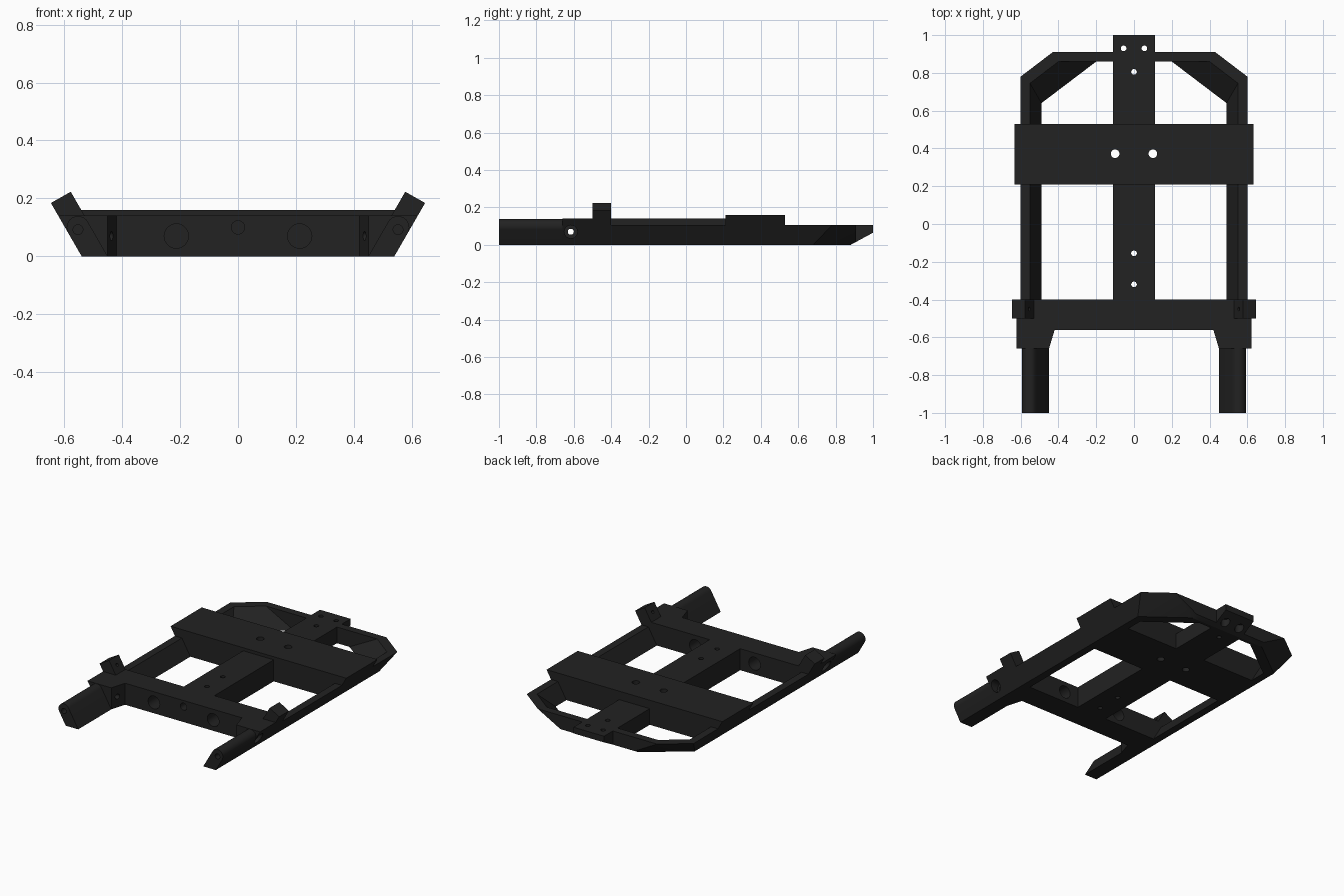
import bpy, bmesh, math
from mathutils import Vector

if "Cube" in bpy.data.objects:
    bpy.data.objects.remove(bpy.data.objects["Cube"])

S = math.tan(math.radians(30))          # outward lean of all side faces


def side(z, base=0.54):
    return base + S * z


def make(name, bm):
    bmesh.ops.recalc_face_normals(bm, faces=bm.faces[:])
    me = bpy.data.meshes.new(name)
    bm.to_mesh(me)
    bm.free()
    ob = bpy.data.objects.new(name, me)
    bpy.context.collection.objects.link(ob)
    return ob


def loft(name, loops):
    """Closed solid skinned through loops with equal point counts."""
    bm = bmesh.new()
    rings = [[bm.verts.new(p) for p in lp] for lp in loops]
    n = len(rings[0])
    for a, b in zip(rings, rings[1:]):
        for i in range(n):
            j = (i + 1) % n
            bm.faces.new((a[i], a[j], b[j], b[i]))
    bm.faces.new(rings[0])
    bm.faces.new(rings[-1])
    return make(name, bm)


def along_y(name, prof, y0, y1):
    return loft(name, [[(x, y, z) for x, z in prof] for y in (y0, y1)])


def along_x(name, prof, x0, x1):
    return loft(name, [[(x, y, z) for y, z in prof] for x in (x0, x1)])


def rod(p0, p1, r):
    """Cylinder cutter between two points."""
    p0, p1 = Vector(p0), Vector(p1)
    d = p1 - p0
    bm = bmesh.new()
    bmesh.ops.create_cone(bm, cap_ends=True, segments=24, radius1=r, radius2=r, depth=d.length)
    bmesh.ops.transform(bm, verts=bm.verts[:],
                        matrix=d.to_track_quat('Z', 'Y').to_matrix().to_4x4())
    bmesh.ops.translate(bm, verts=bm.verts[:], vec=(p0 + p1) / 2)
    ob = make("hole_cutter", bm)
    ob.hide_render = True
    return ob


def combine(base, tool, op):
    m = base.modifiers.new("bool", 'BOOLEAN')
    m.operation, m.solver, m.object = op, 'EXACT', tool
    bpy.context.view_layer.objects.active = base
    bpy.ops.object.modifier_apply(modifier=m.name)
    bpy.data.objects.remove(tool, do_unlink=True)


# rear crossbar with two forward-reaching end blocks
def crossbar_plan(z):
    half = [(side(z), -0.4), (side(z), -0.66), (0.45, -0.66), (0.42, -0.56)]
    return [(x, y, z) for x, y in half] + [(-x, y, z) for x, y in half[::-1]]


frame = loft("frame", [crossbar_plan(0), crossbar_plan(0.14)])
parts = []

# side rails, slanted corners and end bar as one swept loop
T = 0.105
half_path = [
    [(side(T), -0.45, T), (side(0), -0.45, 0), (0.49, -0.45, 0), (side(T, 0.49), -0.45, T)],
    [(side(T), 0.78, T), (0.54, 0.68, 0), (0.49, 0.64, 0), (side(T, 0.49), 0.745, T)],
    [(0.43, 0.91, T), (0.237, 0.91, 0), (0.20, 0.86, 0), (0.40, 0.86, T)],
]
parts.append(loft("rail_loop", half_path +
                  [[(-x, y, z) for x, y, z in st] for st in half_path[::-1]]))

# centre beam, stepped down past the cross plate
parts.append(along_x("centre_beam", [(-0.45, 0), (1, 0), (1, T), (0.4, T), (0.4, 0.14),
                                     (-0.45, 0.14)], -0.11, 0.11))

# wide cross plate
w = side(0.16)
parts.append(along_y("cross_plate", [(-0.54, 0), (0.54, 0), (w, 0.16), (-w, 0.16)], 0.21, 0.53))

# round-topped legs and upright tabs on both sides
cx, cz, r = 0.495 + 0.1 * S, 0.1, 0.045 * math.cos(math.radians(30))
arc = [(cx + r * math.cos(math.radians(a)), cz + r * math.sin(math.radians(a)))
       for a in range(-30, 151, 15)]
leg = [(0.45, 0), (0.54, 0)] + arc
tab = [(side(0.1), 0.1), (side(0.184), 0.184), (side(0.223, 0.449), 0.223),
       (side(0.1, 0.449), 0.1)]
for s in (1, -1):
    parts.append(along_y("leg", [(s * x, z) for x, z in leg], -1, -0.6))
    parts.append(along_y("tab", [(s * x, z) for x, z in tab], -0.5, -0.4))

for p in parts:
    combine(frame, p, 'UNION')

# sloped underside of the far end
combine(frame, along_x("bevel_cutter", [(0.88, 0), (0.82, -0.0325), (1.1, -0.05),
                                        (1.1, 0.119)], -0.8, 0.8), 'DIFFERENCE')

# holes: (start, end, radius)
holes = [((0, -0.7, 0.1), (0, -0.36, 0.1), 0.023)]
for y in (0.805, -0.155, -0.32):
    holes.append(((0, y, -0.1), (0, y, 0.3), 0.015))
for s in (1, -1):
    holes += [
        ((s * 0.055, 0.93, -0.1), (s * 0.055, 0.93, 0.3), 0.015),
        ((s * 0.055, 0.93, -0.1), (s * 0.055, 0.93, 0.065), 0.028),
        ((s * 0.10, 0.372, -0.1), (s * 0.10, 0.372, 0.3), 0.023),
        ((s * 0.213, -0.7, 0.07), (s * 0.213, -0.3, 0.07), 0.042),
        ((s * cx, -1.1, 0.092), (s * cx, -0.75, 0.092), 0.017),
        ((s * 0.38, -0.616, 0.07), (s * 0.8, -0.616, 0.07), 0.016),
        ((s * 0.54, -0.616, 0.07), (s * 0.8, -0.616, 0.07), 0.035),
        ((s * 0.51, -0.45, 0.207), (s * 0.595, -0.45, 0.158), 0.01),
    ]
for h in holes:
    combine(frame, rod(*h), 'DIFFERENCE')

# finish
mat = bpy.data.materials.new("black_plastic")
mat.diffuse_color = (0.016, 0.016, 0.016, 1)
mat.use_nodes = True
mat.node_tree.nodes["Principled BSDF"].inputs["Base Color"].default_value = mat.diffuse_color
frame.data.materials.clear()
frame.data.materials.append(mat)
bpy.ops.object.select_all(action='DESELECT')
frame.select_set(True)
bpy.context.view_layer.objects.active = frame
bpy.ops.object.shade_smooth_by_angle(angle=math.radians(25))
